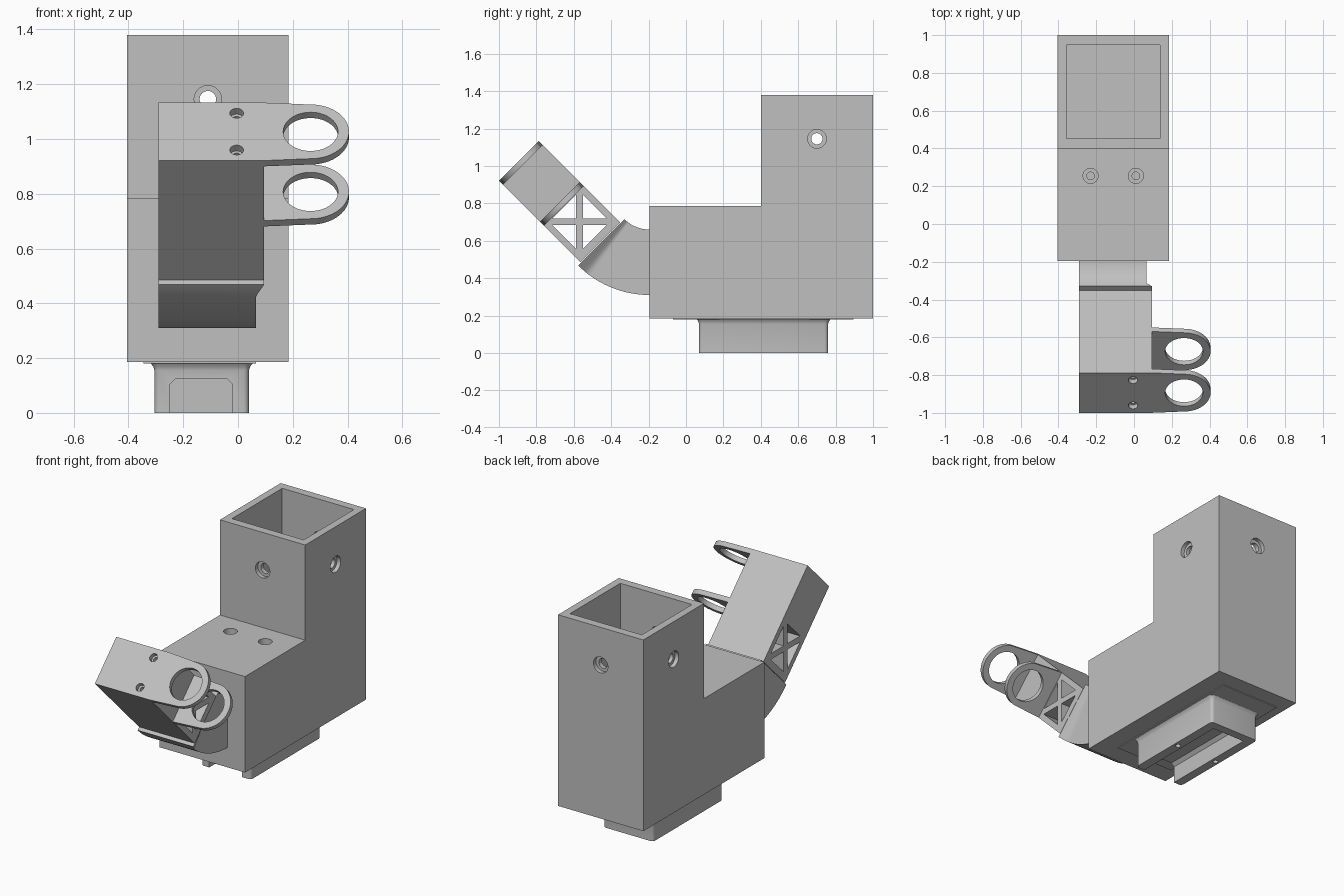
import bpy, bmesh
from math import sin, cos, pi, radians
from mathutils import Vector, Matrix

cube = bpy.data.objects.get("Cube")
if cube:
    bpy.data.objects.remove(cube)

grey = bpy.data.materials.new("plain_grey")
grey.use_nodes = True
grey.diffuse_color = (0.53, 0.53, 0.53, 1)
grey.node_tree.nodes["Principled BSDF"].inputs["Base Color"].default_value = grey.diffuse_color


def loft(name, sections, matrix=Matrix()):
    """Closed solid through matching loops of points."""
    bm = bmesh.new()
    rings = [[bm.verts.new(p) for p in s] for s in sections]
    n = len(rings[0])
    for a, b in zip(rings, rings[1:]):
        for i in range(n):
            bm.faces.new((a[i], a[(i + 1) % n], b[(i + 1) % n], b[i]))
    bm.faces.new(rings[0])
    bm.faces.new(rings[-1])
    bmesh.ops.recalc_face_normals(bm, faces=bm.faces)
    bm.transform(matrix)
    mesh = bpy.data.meshes.new(name)
    bm.to_mesh(mesh)
    bm.free()
    mesh.materials.append(grey)
    ob = bpy.data.objects.new(name, mesh)
    bpy.context.collection.objects.link(ob)
    return ob


def prism(name, points, vector, matrix=Matrix()):
    pts = [Vector(p) for p in points]
    return loft(name, [pts, [p + Vector(vector) for p in pts]], matrix)


def box(name, x, y, z, matrix=Matrix()):
    pts = [(x[0], y[0], z[0]), (x[1], y[0], z[0]), (x[1], y[1], z[0]), (x[0], y[1], z[0])]
    return prism(name, pts, (0, 0, z[1] - z[0]), matrix)


def rod(start, end, r, matrix=Matrix(), sides=40):
    """Cylindrical cutter between two points."""
    a, d = Vector(start), Vector(end) - Vector(start)
    u = d.orthogonal().normalized()
    w = d.normalized().cross(u)
    pts = [a + r * (u * cos(2 * pi * i / sides) + w * sin(2 * pi * i / sides)) for i in range(sides)]
    return prism("cutter", pts, d, matrix)


def cut(ob, cutters, operation='DIFFERENCE'):
    for c in cutters:
        c.hide_render = True
        mod = ob.modifiers.new("cut", 'BOOLEAN')
        mod.operation, mod.solver, mod.object = operation, 'EXACT', c
        dg = bpy.context.evaluated_depsgraph_get()
        mesh = bpy.data.meshes.new_from_object(ob.evaluated_get(dg))
        ob.modifiers.clear()
        ob.data = mesh
        bpy.data.objects.remove(c)


def finish(ob):
    bpy.ops.object.select_all(action='DESELECT')
    bpy.context.view_layer.objects.active = ob
    ob.select_set(True)
    bpy.ops.object.shade_smooth_by_angle(angle=radians(25))


# L-shaped housing with a square socket in the tower
L, R, FRONT, STEP, BACK = -0.405, 0.185, -0.195, 0.4, 1.0
LOW, MID, TOP = 0.185, 0.785, 1.38
CX = (L + R) / 2
profile = [(FRONT, LOW), (BACK, LOW), (BACK, TOP), (STEP, TOP), (STEP, MID), (FRONT, MID)]
housing = prism("housing", [(L, y, z) for y, z in profile], (R - L, 0, 0))
SY, SZ = (STEP + BACK) / 2, 1.145
cuts = [box("cutter", (CX - 0.248, CX + 0.248), (SY - 0.248, SY + 0.248), (MID, TOP + 0.1)),
        rod((L - 0.1, SY, SZ), (R + 0.1, SY, SZ), 0.03),
        rod((CX, STEP - 0.1, SZ), (CX, BACK + 0.1, SZ), 0.03)]
# counterbores on the four tower walls
for side, face in ((-1, L), (1, R)):
    cuts.append(rod((face - side * 0.025, SY, SZ), (face + side * 0.1, SY, SZ), 0.05))
for side, face in ((-1, STEP), (1, BACK)):
    cuts.append(rod((CX, face - side * 0.025, SZ), (CX, face + side * 0.1, SZ), 0.05))
# stepped screw holes in the lower deck
for x in (CX - 0.12, CX + 0.12):
    cuts.append(rod((x, 0.255, MID - 0.05), (x, 0.255, MID + 0.1), 0.04))
    cuts.append(rod((x, 0.255, MID - 0.15), (x, 0.255, MID + 0.1), 0.02))
cut(housing, cuts)
finish(housing)


# Foot: rounded block flaring into the housing, with a channel open at the front
def rounded_rect(cx, cy, hx, hy, r, z):
    pts = []
    for k, (sx, sy) in enumerate(((1, 1), (-1, 1), (-1, -1), (1, -1))):
        for i in range(6):
            a = pi / 2 * (k + i / 5)
            pts.append((cx + sx * (hx - r) + r * cos(a), cy + sy * (hy - r) + r * sin(a), z))
    return pts


FX, FY = -0.1325, 0.415
levels = [(0, 0), (0, 0.155), (0.004, 0.168), (0.012, 0.179), (0.03, 0.187)]
foot = loft("foot", [rounded_rect(FX, FY, 0.1725 + o, 0.345 + o, 0.02 + o, z) for o, z in levels])
channel = [(-0.248, -0.1), (-0.248, 0.105), (-0.228, 0.125), (-0.04, 0.125), (-0.02, 0.105), (-0.02, -0.1)]
cut(foot, [prism("cutter", [(x, -0.1, z) for x, z in channel], (0, 0.805, 0))]
    + [rod((x, FY, -0.1), (x, FY, 0.1), 0.016) for x in (-0.277, 0.01)])
finish(foot)
box("foot_flange", (-0.345, 0.065), (-0.07, 0.895), (0.18, 0.19))

# Curved elbow, widening slightly at its outer end
sections = []
STEPS = 24
for i in range(STEPS + 1):
    t = i / STEPS
    a = radians(45) * t
    right = 0.065 + 0.03 * max(0, (t - 0.85) / 0.15)
    sections.append([(x, FRONT - r * sin(a), 0.85 - r * cos(a))
                     for x, r in ((-0.29, 0.19), (right, 0.19), (right, 0.54), (-0.29, 0.54))])
sections.insert(0, [(x, y + 0.02, z) for x, y, z in sections[0]])
finish(loft("elbow", sections))

# Tilted arm: local z runs along its length
TILT = Matrix.Translation((0, -0.466, 0.599)) @ Matrix.Rotation(radians(45), 4, 'X')
LENGTH, HALF, AX0, AX1 = 0.605, 0.15, -0.29, 0.095
arm = box("arm", (AX0, AX1), (-HALF, HALF), (-0.012, LENGTH), TILT)

# cross-braced window through the lower arm
h, g, mid = 0.115, 0.026, 0.145
windows = []
for k in range(4):
    d = Vector((0, cos(k * pi / 2), sin(k * pi / 2)))
    p = Vector((0, -d.z, d.y))
    c = Vector((AX0 - 0.1, 0, mid))
    windows.append(prism("cutter", [c + d * g, c + d * h + p * (h - g), c + d * h - p * (h - g)],
                         (0.6, 0, 0), TILT))
# screw pockets in the arm's end
for v in (-0.095, 0.095):
    windows.append(rod((-0.005, v, LENGTH - 0.03), (-0.005, v, LENGTH + 0.1), 0.025, TILT))
    windows.append(rod((-0.005, v, LENGTH - 0.09), (-0.005, v, LENGTH + 0.1), 0.014, TILT))
cut(arm, windows)
finish(arm)

# Two ring tabs on the arm's left side
RX = 0.265
arc = [radians(-82 + 164 * i / 32) for i in range(33)]
outline = [(AX1 - 0.01, -HALF)] + [(RX + 0.14 * cos(a), 0.14 * sin(a)) for a in arc] + [(AX1 - 0.01, HALF)]
for name, top in (("upper_ring_tab", LENGTH), ("lower_ring_tab", 0.295)):
    tab = prism(name, [(x, v, top - 0.03) for x, v in outline], (0, 0, 0.03), TILT)
    cut(tab, [rod((RX, 0, top - 0.1), (RX, 0, top + 0.1), 0.1, TILT, 64)])
    finish(tab)
